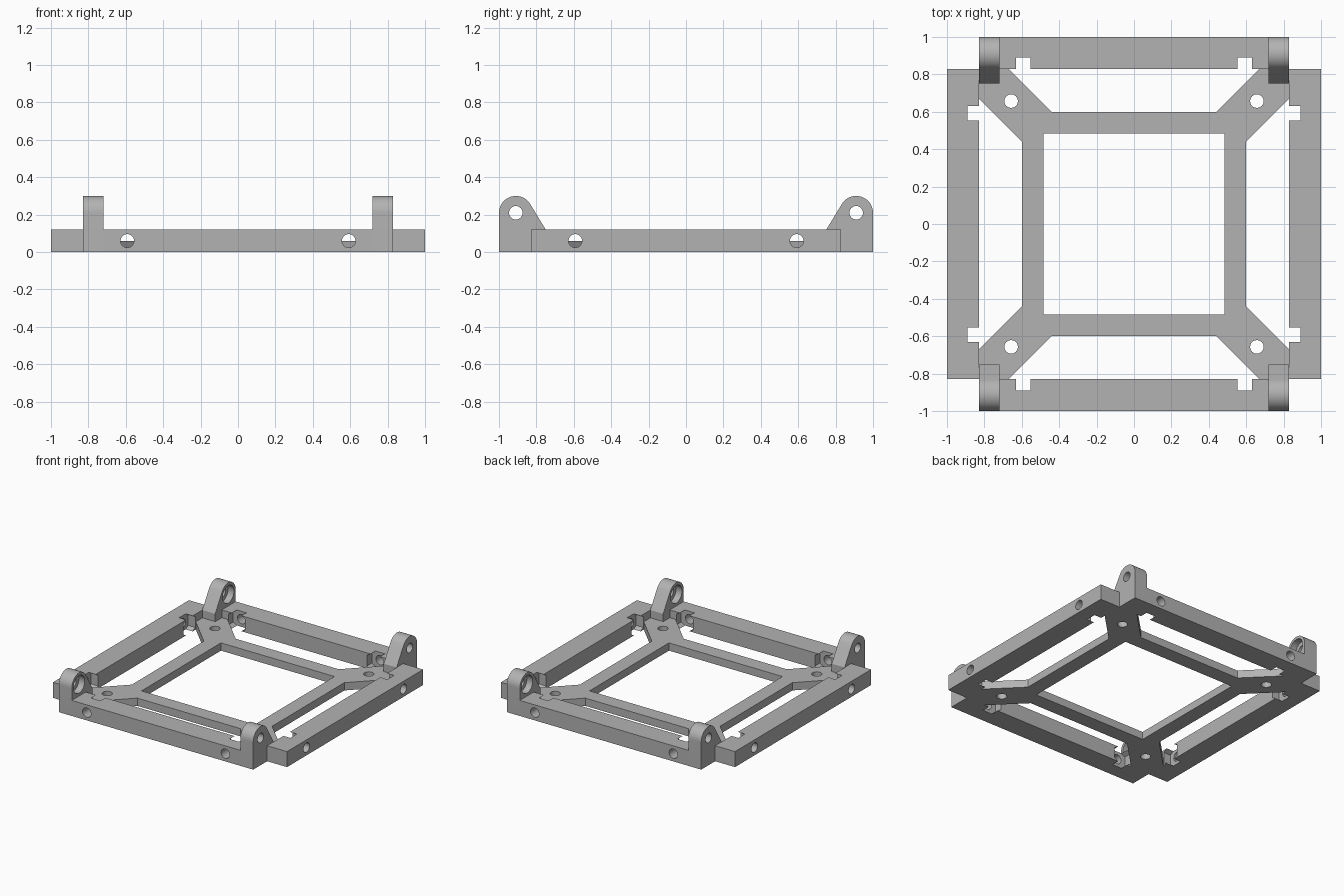
import bpy, bmesh
from math import sin, cos, pi, radians

if "Cube" in bpy.data.objects:
    bpy.data.objects.remove(bpy.data.objects["Cube"], do_unlink=True)

grey = bpy.data.materials.new("plain grey")
grey.use_nodes = True
grey.diffuse_color = (0.45, 0.45, 0.45, 1)
grey.node_tree.nodes["Principled BSDF"].inputs["Base Color"].default_value = grey.diffuse_color

BAR_IN, BAR_H, PLATE_H = 0.83, 0.12, 0.06
LUG_IN, LUG_END = 0.72, 0.75
HOLE_R = 0.036


def prism(name, pts, axis, a, b):
    """Extrude a closed 2D outline along an axis from a to b."""
    place = {"x": lambda u, v, w: (w, u, v),
             "y": lambda u, v, w: (u, w, v),
             "z": lambda u, v, w: (u, v, w)}[axis]
    bm = bmesh.new()
    lo = [bm.verts.new(place(u, v, a)) for u, v in pts]
    hi = [bm.verts.new(place(u, v, b)) for u, v in pts]
    bm.faces.new(lo)
    bm.faces.new(hi)
    for i in range(len(pts)):
        j = (i + 1) % len(pts)
        bm.faces.new((lo[i], lo[j], hi[j], hi[i]))
    bmesh.ops.recalc_face_normals(bm, faces=bm.faces)
    mesh = bpy.data.meshes.new(name)
    bm.to_mesh(mesh)
    bm.free()
    mesh.materials.append(grey)
    obj = bpy.data.objects.new(name, mesh)
    bpy.context.collection.objects.link(obj)
    return obj


def ring(u, v, r, n=40, start=0.0):
    return [(u + r * cos(start + 2 * pi * i / n), v + r * sin(start + 2 * pi * i / n))
            for i in range(n)]


def rect(u0, u1, v0, v1):
    return [(u0, v0), (u1, v0), (u1, v1), (u0, v1)]


def cut(obj, pts, axis, a, b):
    """Subtract a prism and bake the result."""
    cutter = prism("cutter", pts, axis, a, b)
    mod = obj.modifiers.new("cut", "BOOLEAN")
    mod.operation, mod.solver, mod.object = "DIFFERENCE", "EXACT", cutter
    deps = bpy.context.evaluated_depsgraph_get()
    mesh = bpy.data.meshes.new_from_object(obj.evaluated_get(deps))
    obj.modifiers.clear()
    obj.data = mesh
    bpy.data.objects.remove(cutter, do_unlink=True)


def finish(obj):
    bpy.ops.object.select_all(action="DESELECT")
    obj.select_set(True)
    bpy.context.view_layer.objects.active = obj
    bpy.ops.object.shade_smooth_by_angle(angle=radians(25))


# Base plate: square frame with diagonal arms reaching the corners
quarter = [(0.60, 0.44), (BAR_IN, 0.67), (BAR_IN, LUG_END), (LUG_IN, LUG_END),
           (LUG_IN, BAR_IN), (0.67, BAR_IN), (0.44, 0.60)]
outline = []
for sx, sy in ((1, 1), (-1, 1), (-1, -1), (1, -1)):
    part = [(sx * x, sy * y) for x, y in quarter]
    outline += part if sx * sy > 0 else part[::-1]
plate = prism("base_plate", outline, "z", 0, PLATE_H)
cut(plate, rect(-0.485, 0.485, -0.485, 0.485), "z", -0.1, 0.2)
for sx in (-1, 1):
    for sy in (-1, 1):
        cut(plate, ring(sx * 0.657, sy * 0.657, HOLE_R), "z", -0.1, 0.2)
finish(plate)

# Outer rails with bolt holes and hexagonal nut pockets on the inside
for name, half, angle in (("front_rail", LUG_IN, 0), ("left_rail", BAR_IN, 90),
                          ("back_rail", LUG_IN, 180), ("right_rail", BAR_IN, 270)):
    rail = prism(name, rect(-half, half, 0, BAR_H), "y", -1, -BAR_IN)
    for x in (-0.592, 0.592):
        cut(rail, ring(x, BAR_H / 2, HOLE_R), "y", -1.1, -0.7)
        cut(rail, ring(x, BAR_H / 2, 0.083, 6, pi / 2), "y", -0.89, -0.75)
    rail.rotation_euler.z = radians(angle)
    finish(rail)

# Corner lugs: rounded ears with a through hole and an inner counterbore
arc = [(-0.91 + 0.09 * cos(t), 0.21 + 0.09 * sin(t))
       for t in (radians(180 - 148.7 * i / 20) for i in range(21))]
ear = [(-1, 0)] + arc + [(-LUG_END, BAR_H), (-LUG_END, 0)]
for side, sx in (("left", 1), ("right", -1)):
    for end, sy in (("front", 1), ("back", -1)):
        lug = prism(f"{end}_{side}_lug", [(sy * y, z) for y, z in ear],
                    "x", sx * LUG_IN, sx * BAR_IN)
        cut(lug, ring(-sy * 0.91, 0.21, HOLE_R), "x", sx * 0.6, sx * 0.9)
        cut(lug, ring(-sy * 0.91, 0.21, 0.068), "x", sx * 0.6, sx * 0.77)
        finish(lug)
